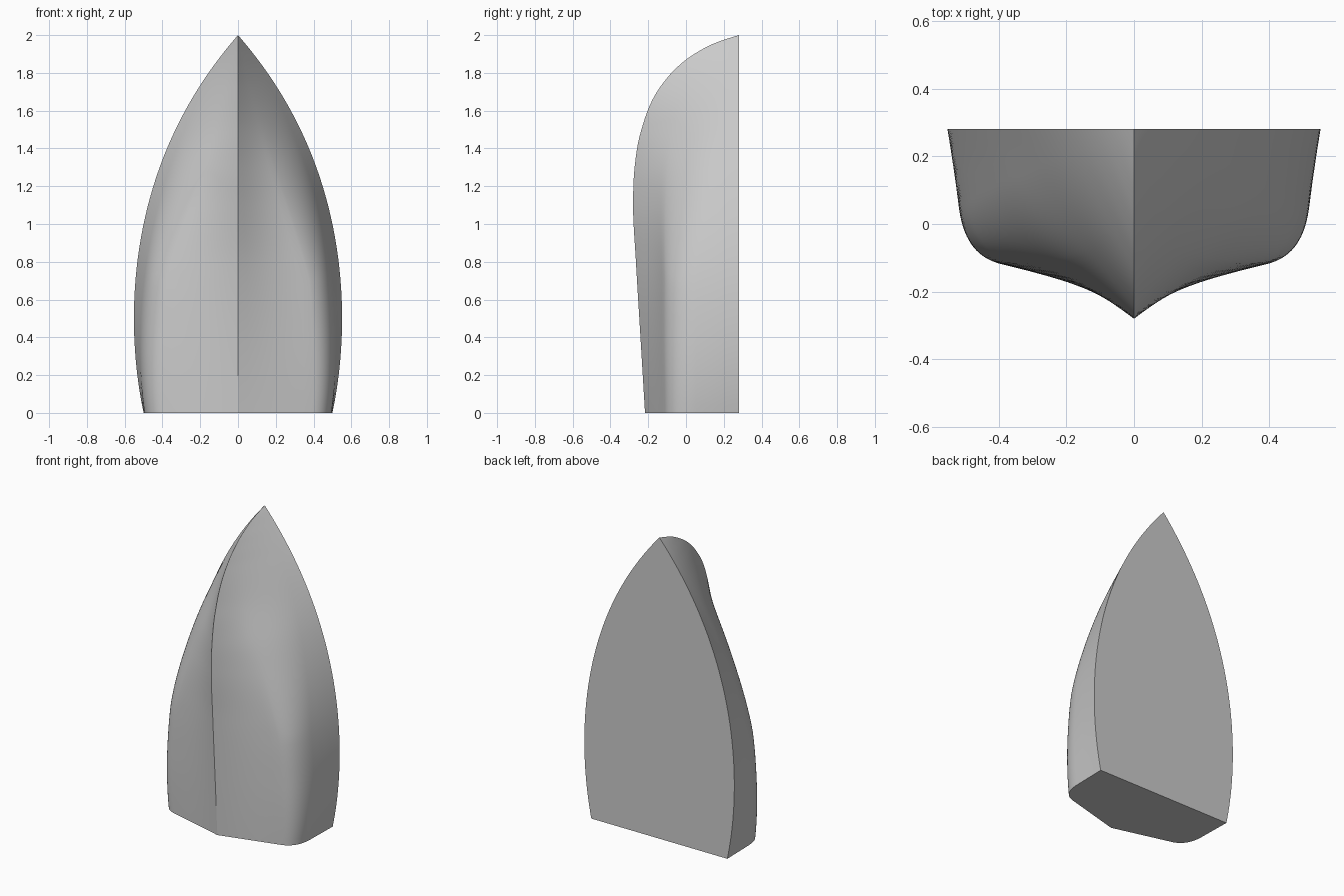
import bpy, bmesh, math
from mathutils import Vector

cube = bpy.data.objects.get("Cube")
if cube:
    bpy.data.objects.remove(cube, do_unlink=True)

DECK_Y = 0.28
STATIONS = 72
ROUND_STEPS = 16
BOTTOM_STEPS = 8

# Hull lines: height, keel y, bilge width ratio, bilge y, hollow of the bottom
LINES = [
    (0.0, -0.217, 0.985, -0.085, 0.0),
    (0.4, -0.241, 0.907, -0.085, 0.008),
    (0.8, -0.265, 0.85, -0.072, 0.014),
    (1.1, -0.28, 0.785, -0.038, 0.010),
    (1.3, -0.272, 0.735, -0.006, 0.005),
    (1.486, -0.24, 0.68, 0.04, 0.001),
    (1.737, -0.128, 0.62, 0.107, 0.0),
    (1.83, -0.047, 0.60, 0.14, 0.0),
    (1.904, 0.05, 0.59, 0.18, 0.0),
    (1.969, 0.182, 0.58, 0.237, 0.0),
    (2.0, 0.28, 0.57, 0.28, 0.0),
]


def slope(i, k):
    """Slope of column k at row i, weighted for uneven spacing."""
    def chord(n):
        return (LINES[n + 1][k] - LINES[n][k]) / (LINES[n + 1][0] - LINES[n][0])
    if i == 0:
        return chord(0)
    if i == len(LINES) - 1:
        return chord(i - 1)
    before, after = LINES[i][0] - LINES[i - 1][0], LINES[i + 1][0] - LINES[i][0]
    return (chord(i - 1) * after + chord(i) * before) / (before + after)


def lines_at(z):
    """Smoothly interpolated hull lines at a height."""
    i = max(n for n in range(len(LINES) - 1) if LINES[n][0] <= z)
    a, b = LINES[i], LINES[i + 1]
    h = b[0] - a[0]
    t = (z - a[0]) / h
    s = 1 - t
    return [a[k] * s * s * (1 + 2 * t) + b[k] * t * t * (1 + 2 * s)
            + h * t * s * (s * slope(i, k) - t * slope(i + 1, k))
            for k in range(1, 5)]


def deck_half_width(z):
    """Even curve of the deck edge, widest a quarter of the way up."""
    d = z - 0.5
    return max(0, 0.551 - 0.2 * d ** 2 - 0.01995 * d ** 4)


def half_section(z):
    """Points from the keel round the bilge to the deck edge."""
    keel_y, ratio, bilge_y, hollow = lines_at(z)
    width = deck_half_width(z)
    keel, bilge = Vector((0, keel_y, z)), Vector((width * ratio, bilge_y, z))
    deck = Vector((width, DECK_Y, z))
    # The bilge softens towards the bow
    soft = max(0, (z - 0.7) / 1.3)
    start, end = keel.lerp(bilge, 0.8 - 0.4 * soft), bilge.lerp(deck, 0.38 + 0.3 * soft)
    points = []
    for n in range(BOTTOM_STEPS):
        t = n / BOTTOM_STEPS
        p = keel.lerp(start, t)
        p.y += hollow * math.sin(math.pi * t)
        points.append(p)
    for n in range(ROUND_STEPS + 1):
        t = n / ROUND_STEPS
        points.append(start.lerp(bilge, t).lerp(bilge.lerp(end, t), t))
    points += [end.lerp(deck, n / 3) for n in (1, 2, 3)]
    return points


# Loft the full sections from transom to bow, closing each across the deck
bm = bmesh.new()
rings = []
for n in range(STATIONS + 1):
    t = n / STATIONS
    half = half_section(2 * (1 - (1 - t) ** 1.5))
    starboard = [Vector((-p.x, p.y, p.z)) for p in reversed(half[1:])]
    rings.append([bm.verts.new(p) for p in starboard + half])
for lower, upper in zip(rings, rings[1:]):
    for j in range(len(lower)):
        k = (j + 1) % len(lower)
        bm.faces.new((lower[j], lower[k], upper[k], upper[j]))
bm.faces.new(rings[0])
bmesh.ops.remove_doubles(bm, verts=bm.verts, dist=0.00005)
bmesh.ops.recalc_face_normals(bm, faces=bm.faces)

mesh = bpy.data.meshes.new("boat_hull")
bm.to_mesh(mesh)
bm.free()
hull = bpy.data.objects.new("boat_hull", mesh)
bpy.context.collection.objects.link(hull)

# Plain grey finish
grey = bpy.data.materials.new("light_grey")
grey.use_nodes = True
colour = (0.6, 0.6, 0.6, 1)
grey.diffuse_color = colour
grey.node_tree.nodes["Principled BSDF"].inputs["Base Color"].default_value = colour
mesh.materials.append(grey)

# Smooth sides with crisp keel, deck and transom edges
bpy.ops.object.select_all(action="DESELECT")
hull.select_set(True)
bpy.context.view_layer.objects.active = hull
bpy.ops.object.shade_smooth_by_angle(angle=math.radians(25))
